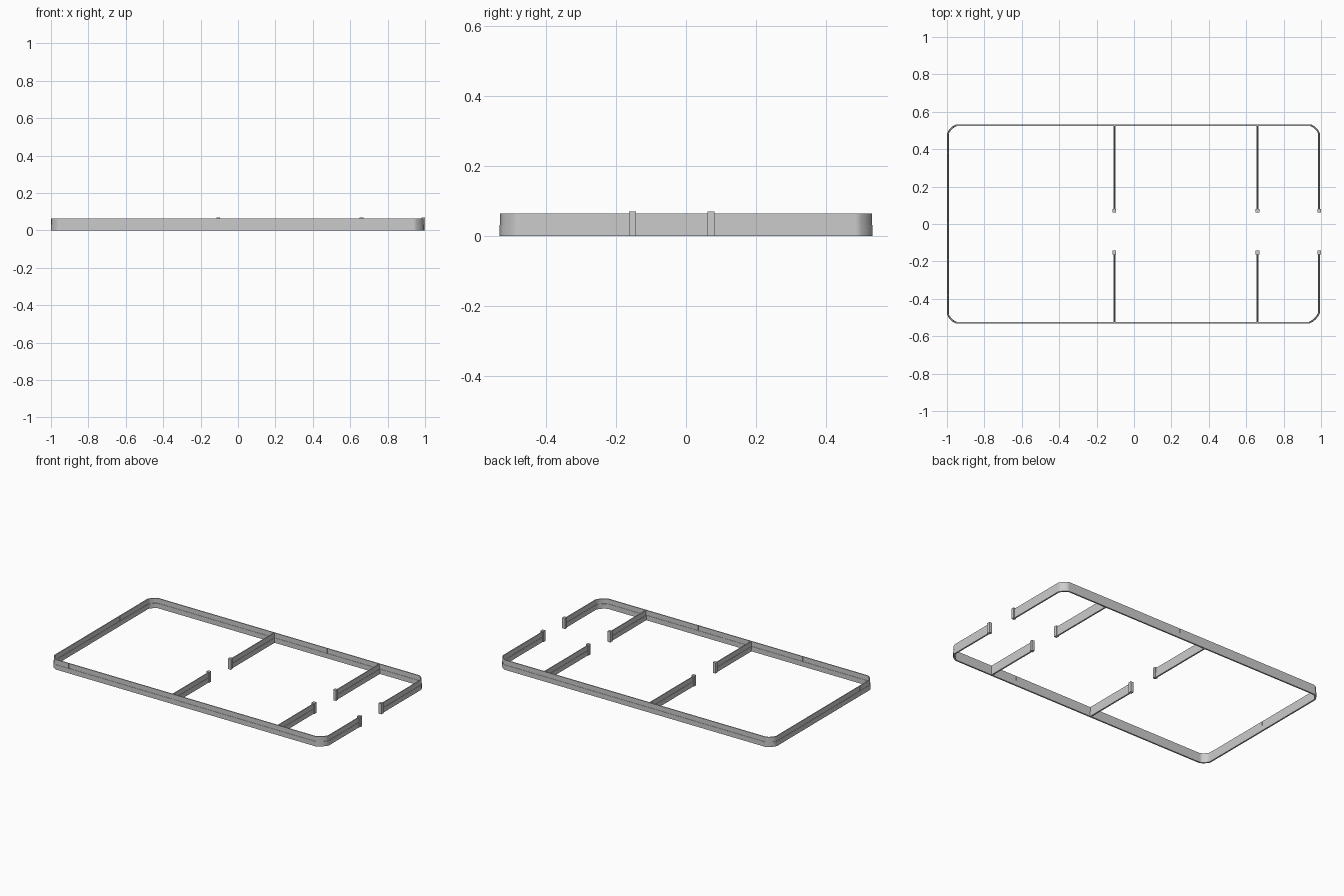
import bpy, bmesh, math
from mathutils import Vector

default = bpy.data.objects.get("Cube")
if default:
    bpy.data.objects.remove(default, do_unlink=True)

LOW, HIGH = 0.005, 0.003          # half thickness of lower and upper course
STEP, TOP, POST_TOP = 0.032, 0.064, 0.07
LEFT, RIGHT, SIDE = -0.995, 0.99, 0.528
GAP_BACK, GAP_FRONT = 0.071, -0.153
PROFILE = [(-LOW, 0), (LOW, 0), (LOW, STEP), (HIGH, STEP),
           (HIGH, TOP), (-HIGH, TOP), (-HIGH, STEP), (-LOW, STEP)]


def finish(name, bm):
    bmesh.ops.recalc_face_normals(bm, faces=bm.faces)
    mesh = bpy.data.meshes.new(name)
    bm.to_mesh(mesh)
    bm.free()
    obj = bpy.data.objects.new(name, mesh)
    bpy.context.collection.objects.link(obj)
    return obj


def wall(name, points):
    """Sweep the stepped wall profile along a flat path with mitred turns."""
    pts = [Vector(p) for p in points]
    bm = bmesh.new()
    rings = []
    for i, p in enumerate(pts):
        before = (p - pts[i - 1]).normalized() if i else None
        after = (pts[i + 1] - p).normalized() if i + 1 < len(pts) else None
        before, after = before or after, after or before
        tangent = (before + after).normalized()
        side = Vector((-tangent.y, tangent.x)) / tangent.dot(after)
        rings.append([bm.verts.new((*(p + side * off), z)) for off, z in PROFILE])
    n = len(PROFILE)
    for a, b in zip(rings, rings[1:]):
        for k in range(n):
            bm.faces.new((a[k], a[(k + 1) % n], b[(k + 1) % n], b[k]))
    bm.faces.new(rings[0])
    bm.faces.new(rings[-1])
    return finish(name, bm)


def box(name, center, size):
    bm = bmesh.new()
    bmesh.ops.create_cube(bm, size=1)
    bmesh.ops.scale(bm, vec=size, verts=bm.verts)
    bmesh.ops.translate(bm, vec=center, verts=bm.verts)
    return finish(name, bm)


def corner(x, y, cut, start, end, steps=4):
    """Chamfered corner with a slight bulge, from one side to the next."""
    c = Vector((x, y))
    a, b = c + Vector(start) * cut, c + Vector(end) * cut
    control = (a + b) / 2 * 0.6 + c * 0.4
    return [a * (1 - t) ** 2 + control * 2 * t * (1 - t) + b * t * t
            for t in (i / steps for i in range(steps + 1))]


# Outer wall, running round from one gate post to the other
path = [(RIGHT, GAP_BACK)]
path += corner(RIGHT, SIDE, 0.045, (0, -1), (-1, 0))
path += corner(LEFT, SIDE, 0.045, (1, 0), (0, -1))
path += corner(LEFT, -SIDE, 0.045, (0, 1), (1, 0))
path += corner(RIGHT, -SIDE, 0.054, (-1, 0), (0, 1))
path += [(RIGHT, GAP_FRONT)]
outer = wall("outer_wall", path)
bpy.context.view_layer.objects.active = outer
outer.select_set(True)
bpy.ops.object.shade_smooth_by_angle(angle=math.radians(35))
weighted = outer.modifiers.new("Weighted Normal", "WEIGHTED_NORMAL")
weighted.keep_sharp = True

# Cross walls and the posts either side of each opening
for label, x in (("middle", -0.105), ("inner_gate", 0.66), ("end_gate", RIGHT)):
    for part, y, edge in (("back", GAP_BACK, SIDE), ("front", GAP_FRONT, -SIDE)):
        if label != "end_gate":
            wall(f"{label}_{part}_wall", [(x, y), (x, edge)])
        box(f"{label}_{part}_post", (x, y, POST_TOP / 2), (0.02, 0.02, POST_TOP))

# Thin joints between the panels of the upper course
joint_z, joint_h = (STEP + TOP) / 2, TOP - STEP
joint_wide, joint_deep = 0.003, 2 * HIGH + 0.001
for i in range(10):
    x = -0.86 + i * 0.19
    for part, y in (("back", SIDE), ("front", -SIDE)):
        box(f"{part}_joint_{i + 1}", (x, y, joint_z), (joint_wide, joint_deep, joint_h))
for i in range(5):
    box(f"end_joint_{i + 1}", (LEFT, (i - 2) * 0.19, joint_z),
        (joint_deep, joint_wide, joint_h))
